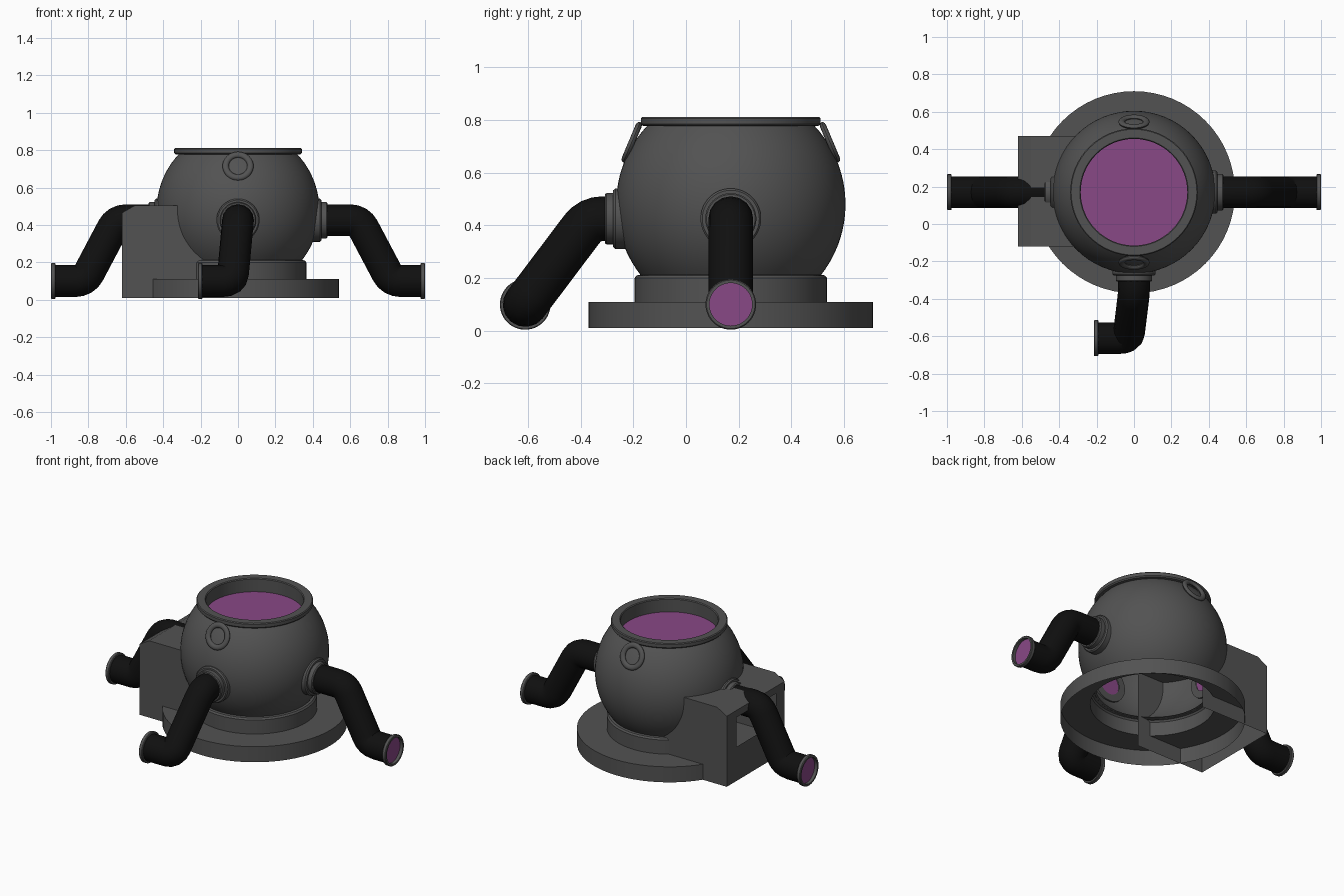
import bpy, bmesh, math
from mathutils import Vector, Matrix

old = bpy.data.objects.get("Cube")
if old:
    bpy.data.objects.remove(old)


def material(name, rgb):
    m = bpy.data.materials.new(name)
    m.use_nodes = True
    m.diffuse_color = (*rgb, 1)
    bsdf = m.node_tree.nodes["Principled BSDF"]
    bsdf.inputs["Base Color"].default_value = (*rgb, 1)
    bsdf.inputs["Roughness"].default_value = 0.7
    return m


IRON = material("dark_grey_iron", (0.085, 0.085, 0.085))
RUBBER = material("black_pipe", (0.005, 0.005, 0.005))
LIQUID = material("purple_liquid", (0.25, 0.065, 0.24))
CENTRE = Vector((0, 0.17, 0))


def finish(name, bm, mat, smooth=True):
    bmesh.ops.remove_doubles(bm, verts=bm.verts, dist=1e-5)
    bmesh.ops.recalc_face_normals(bm, faces=bm.faces)
    mesh = bpy.data.meshes.new(name)
    bm.to_mesh(mesh)
    bm.free()
    mesh.materials.append(mat)
    ob = bpy.data.objects.new(name, mesh)
    bpy.context.collection.objects.link(ob)
    if smooth:
        bpy.ops.object.select_all(action='DESELECT')
        ob.select_set(True)
        bpy.context.view_layer.objects.active = ob
        bpy.ops.object.shade_smooth_by_angle(angle=math.radians(35))
    return ob


def placed(origin, axis):
    rot = Vector(axis).to_track_quat('Z', 'Y').to_matrix().to_4x4()
    return Matrix.Translation(origin) @ rot


def lathe(name, profile, mat, origin=CENTRE, axis=(0, 0, 1), steps=64):
    """Spin (radius, height) points around an axis."""
    bm = bmesh.new()
    vs = [bm.verts.new((r, 0, h)) for r, h in profile]
    es = [bm.edges.new(p) for p in zip(vs, vs[1:])]
    bmesh.ops.spin(bm, geom=vs + es, cent=(0, 0, 0), axis=(0, 0, 1),
                   angle=math.tau, steps=steps)
    bm.transform(placed(origin, axis))
    return finish(name, bm, mat)


def disc(name, radius, mat, origin, axis=(0, 0, 1)):
    bm = bmesh.new()
    bmesh.ops.create_circle(bm, cap_ends=True, segments=48, radius=radius)
    bm.transform(placed(origin, axis))
    return finish(name, bm, mat, smooth=False)


def rounded(points, cut=0.05, steps=4):
    """Round off the inner corners of a path."""
    pts = [Vector(p) for p in points]
    out = [pts[0]]
    for a, b, c in zip(pts, pts[1:], pts[2:]):
        p, q = b + (a - b).normalized() * cut, b + (c - b).normalized() * cut
        for i in range(steps + 1):
            t = i / steps
            out.append(p * (1 - t) ** 2 + b * 2 * t * (1 - t) + q * t * t)
    return out + [pts[-1]]


def tube(name, points, radius, mat):
    cu = bpy.data.curves.new(name, 'CURVE')
    cu.dimensions = '3D'
    cu.bevel_depth = radius
    cu.bevel_resolution = 6
    path = rounded(points)
    sp = cu.splines.new('POLY')
    sp.points.add(len(path) - 1)
    for sp_pt, p in zip(sp.points, path):
        sp_pt.co = (*p, 1)
    tmp = bpy.data.objects.new(name + "_path", cu)
    bpy.context.collection.objects.link(tmp)
    bpy.context.view_layer.update()
    mesh = tmp.evaluated_get(bpy.context.evaluated_depsgraph_get()).to_mesh()
    bm = bmesh.new()
    bm.from_mesh(mesh)
    bpy.data.objects.remove(tmp)
    return finish(name, bm, mat)


# Hollow base plate and the collar the bowl sits in
lathe("base_plate", [(0.54, 0.01), (0.54, 0.11), (0.365, 0.11)], IRON)
lathe("base_collar", [(0.365, 0.11), (0.365, 0.2), (0.357, 0.21), (0.33, 0.215)], IRON)

# Round bowl, open underneath
bowl = []
for i in range(25):
    z = 0.21 + 0.57 * i / 24
    bowl.append((math.sqrt(0.435 ** 2 - (z - 0.48) ** 2), z))
lathe("bowl", bowl, IRON)

# Rim and liquid surface
lathe("rim", [(0.31, 0.775), (0.335, 0.778), (0.341, 0.785), (0.341, 0.806),
              (0.336, 0.811), (0.29, 0.811), (0.285, 0.806), (0.285, 0.72)], IRON)
disc("liquid_surface", 0.287, LIQUID, CENTRE + Vector((0, 0, 0.725)))

# Ring handles lying against the shoulder, front and back
ring = [(0.066 + 0.017 * math.cos(a), 0.012 * math.sin(a))
        for a in (math.tau * i / 12 for i in range(13))]
for side, label in ((-1, "front"), (1, "back")):
    lathe(label + "_ring_handle", ring, IRON, CENTRE + Vector((0, side * 0.376, 0.715)),
          (0, side * math.cos(0.4), math.sin(0.4)), 40)

# Pipes: wall flange, bent tube, end ring, liquid at both ends
HIGH, LOW = 0.425, 0.1


def pipe(label, out, path, end_axis):
    out, end_axis = Vector(out), Vector(end_axis)
    root = CENTRE + Vector((0, 0, HIGH))
    lathe(label + "_flange", [(0.07, 0.39), (0.115, 0.39), (0.115, 0.438), (0.108, 0.446),
                              (0.097, 0.446), (0.097, 0.472), (0.092, 0.478), (0.08, 0.478)],
          IRON, root, out, 48)
    disc(label + "_inner_liquid", 0.072, LIQUID, root + out * 0.395, out)
    tube(label + "_tube", [root + out * 0.42] + path, 0.085, RUBBER)
    end = Vector(path[-1])
    lathe(label + "_end_ring", [(0.084, -0.025), (0.093, -0.025), (0.096, -0.021),
                                (0.096, -0.004), (0.092, 0), (0.081, 0), (0.081, -0.03)],
          IRON, end, end_axis, 48)
    disc(label + "_end_liquid", 0.083, LIQUID, end - end_axis * 0.02, end_axis)


for s, label in ((1, "left_pipe"), (-1, "right_pipe")):
    pipe(label, (s, 0, 0), [(s * 0.648, 0.17, HIGH), (s * 0.82, 0.17, LOW),
                            (s, 0.17, LOW)], (s, 0, 0))
pipe("front_pipe", (0, -1, 0), [(0, -0.365, HIGH), (-0.03, -0.61, LOW),
                                (-0.215, -0.61, LOW)], (-1, 0, 0))

# Side housing: open shell with a bevelled top edge and a window for the pipe
bm = bmesh.new()
X0, XC, X1 = -0.62, -0.55, -0.13
Z0, ZC, Z1 = 0.01, 0.465, 0.505
ys = (-0.12, -0.03, 0.37, 0.47)
zs = (Z0, 0.23, 0.42, ZC)


def quad(*pts):
    bm.faces.new([bm.verts.new(p) for p in pts])


for y in (ys[0], ys[-1]):
    quad((X0, y, Z0), (X1, y, Z0), (X1, y, Z1), (XC, y, Z1), (X0, y, ZC))
for (xa, za), (xb, zb) in (((X0, ZC), (XC, Z1)), ((XC, Z1), (X1, Z1))):
    quad((xa, ys[0], za), (xa, ys[-1], za), (xb, ys[-1], zb), (xb, ys[0], zb))
for i in range(3):
    for j in range(3):
        if (i, j) != (1, 1):
            quad((X0, ys[i], zs[j]), (X0, ys[i + 1], zs[j]),
                 (X0, ys[i + 1], zs[j + 1]), (X0, ys[i], zs[j + 1]))
finish("side_housing", bm, IRON, smooth=False)
